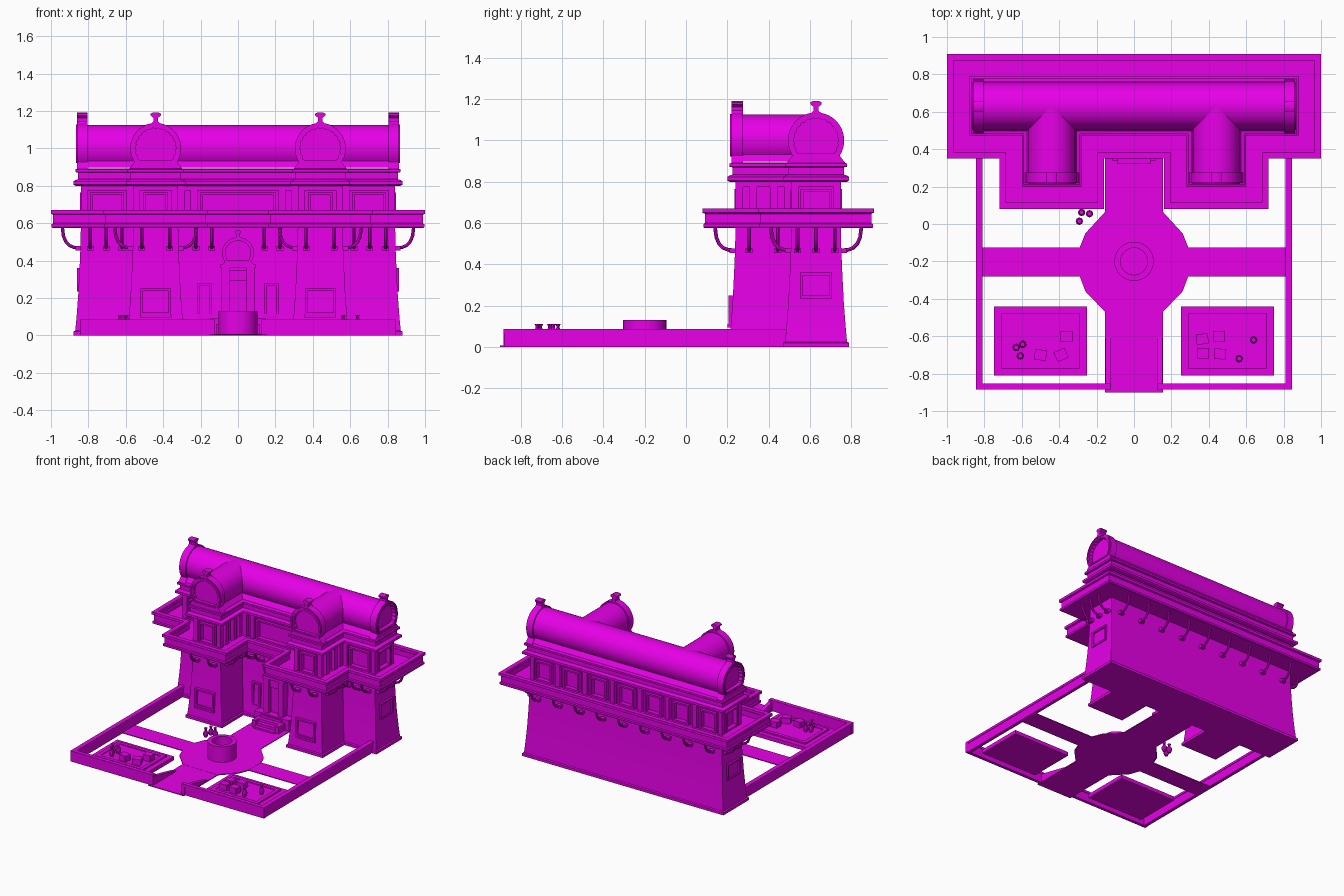
import bpy, math
from mathutils import Matrix, Vector

if "Cube" in bpy.data.objects:
    bpy.data.objects.remove(bpy.data.objects["Cube"])

mat = bpy.data.materials.new("magenta")
mat.diffuse_color = (0.8, 0.0, 0.8, 1)
mat.use_nodes = True
mat.node_tree.nodes["Principled BSDF"].inputs["Base Color"].default_value = mat.diffuse_color
I = Matrix()


def loft(name, rings, M=I, closed=False):
    """Skin a list of equal-length point rings; cap the ends or close the loop."""
    n, k = len(rings[0]), len(rings)
    faces = []
    for a in range(k if closed else k - 1):
        b = (a + 1) % k
        for i in range(n):
            j = (i + 1) % n
            faces.append((a * n + i, a * n + j, b * n + j, b * n + i))
    if not closed:
        faces += [tuple(range(n))[::-1], tuple(range((k - 1) * n, k * n))]
    me = bpy.data.meshes.new(name)
    me.from_pydata([M @ Vector(p) for r in rings for p in r], [], faces)
    me.materials.append(mat)
    me.validate()
    ob = bpy.data.objects.new(name, me)
    bpy.context.collection.objects.link(ob)
    bpy.context.view_layer.objects.active = ob
    ob.select_set(True)
    bpy.ops.object.mode_set(mode='EDIT')
    bpy.ops.mesh.select_all(action='SELECT')
    bpy.ops.mesh.normals_make_consistent(inside=False)
    bpy.ops.object.mode_set(mode='OBJECT')
    ob.select_set(False)
    return ob


def rect(x0, x1, y0, y1, z):
    return [(x0, y0, z), (x1, y0, z), (x1, y1, z), (x0, y1, z)]


def box(name, x0, x1, y0, y1, z0, z1, M=I):
    return loft(name, [rect(x0, x1, y0, y1, z0), rect(x0, x1, y0, y1, z1)], M)


def lathe(name, profile, x, y, n=8, closed=False):
    rings = [[(x + r * math.cos(2 * math.pi * i / n), y + r * math.sin(2 * math.pi * i / n), z)
              for i in range(n)] for r, z in profile]
    return loft(name, rings, closed=closed)


def place(x, y, z=0, ang=0):
    return Matrix.Translation((x, y, z)) @ Matrix.Rotation(ang, 4, 'Z')


def plan(d):
    """Two-winged footprint grown by d."""
    a, yb, ym, yf, w0, w1 = .84 + d, .75 + d, .51 - d, .24 - d, .32 - d, .56 + d
    return [(-a, yb), (-a, ym), (-w1, ym), (-w1, yf), (-w0, yf), (-w0, ym),
            (w0, ym), (w0, yf), (w1, yf), (w1, ym), (a, ym), (a, yb)]


def storey(name, profile, closed=False):
    return loft(name, [[(x, y, z) for x, y in plan(d)] for d, z in profile], closed=closed)


def wall(i):
    """Frame at the middle of wall i (local -y points outward) and its length."""
    p = plan(0)
    a, b = Vector(p[i]), Vector(p[(i + 1) % 12])
    t, c = b - a, (a + b) / 2
    return place(c.x, c.y, 0, math.atan2(t.y, t.x)), t.length


def frame(name, M, u, w, z0, z1, y0=-.02, y1=.02, t=.013):
    def r(k, y):
        h = w / 2 - k
        return [(u - h, y, z0 + k), (u + h, y, z0 + k), (u + h, y, z1 - k), (u - h, y, z1 - k)]
    return loft(name, [r(0, y0), r(t, y0), r(t, y1), r(0, y1)], M, closed=True)


def horseshoe(r, y, foot=True, scallop=0.0, n=48):
    pts = []
    for i in range(n + 1):
        t = math.radians(-38 + 256 * i / n)
        q = r * (1 - scallop * (i % 3 == 0))
        pts.append((q * math.cos(t), y, q * math.sin(t)))
    if foot:
        pts[0] = (1.05 * r, y, -.81 * r)
        pts[-1] = (-1.05 * r, y, -.81 * r)
    return pts


def gable(name, M, r, d):
    """Horseshoe arch ring with scalloped opening and flared finial, depth d."""
    ri = .8 * r
    loft(name + "_arch", [horseshoe(r, 0), horseshoe(ri, 0, False, .05),
                          horseshoe(ri, d, False, .05), horseshoe(r, d)], M, closed=True)
    loft(name + "_rim", [horseshoe(r * .94, -.006, False), horseshoe(r * .88, -.006, False),
                         horseshoe(r * .88, .01, False), horseshoe(r * .94, .01, False)], M, closed=True)
    half = [(.2, .96), (.09, 1.06), (.09, 1.2), (.2, 1.29), (.2, 1.36), (.1, 1.41)]
    fin = [(u * r, v * r) for u, v in half] + [(-u * r, v * r) for u, v in half[::-1]]
    loft(name + "_finial", [[(u, y, v) for u, v in fin] for y in (0, d)], M)


# main body: battered lower storey, balcony, upper storey with cornices
storey("lower_walls", [(.04, 0), (.04, .02), (.03, .025), (.023, .1), (.014, .22),
                       (.007, .36), (.002, .48), (0, .6)])
storey("balcony", [(-.01, .575), (.15, .575), (.156, .58), (.156, .595), (.148, .6), (.148, .645),
                   (.16, .65), (.16, .67), (.125, .67), (.125, .65), (.13, .645), (.13, .605),
                   (-.01, .605)], closed=True)
storey("upper_walls_and_cornice", [(-.03, .59), (-.03, .775), (0, .775), (0, .8), (.03, .8), (.04, .806),
                                   (.04, .824), (.03, .83), (.015, .835), (.015, .87), (.03, .873),
                                   (.03, .888), (.015, .893)])

# upper windows and pilasters per wall
windows = {0: [(0, .15)], 10: [(0, .15)], 1: [(0, .18)], 9: [(0, .18)], 3: [(0, .13)], 7: [(0, .13)],
           5: [(0, .4)], 11: [(.24 * k - .72, .14) for k in range(7)]}
posts = {11: [.24 * k - .6 for k in range(6)], 5: [-.235, .235]}
for i in range(12):
    M, L = wall(i)
    for u, w in windows.get(i, []):
        frame("upper_window", M, u, w, .61, .765, -.005, .032)
    for u in posts.get(i, [-.05, .05] if i in (2, 4, 6, 8) else []) + [L / 2 - .018, .018 - L / 2]:
        box("pilaster", u - .018, u + .018, 0, .032, .6, .78, M)

# curved brackets under the balcony
spots = {0: [-.09, 0, .09], 10: [-.09, 0, .09], 1: [-.09, -.005, .08], 9: [-.08, .005, .09],
         3: [-.075, .075], 7: [-.075, .075], 5: [-.225, -.14, .14, .225],
         11: [.19 * k - .76 for k in range(9)]}
path = [(0, .468), (.035, .47), (.06, .48), (.08, .5), (.093, .53), (.1, .585)]
for i in range(12):
    M, L = wall(i)
    for u in spots.get(i, [-.07, .07]):
        rings = []
        for k, (o, z) in enumerate(path):
            p, q = path[max(k - 1, 0)], path[min(k + 1, 5)]
            t = Vector((q[0] - p[0], q[1] - p[1])).normalized()
            rings.append([(u + .009 * math.cos(a), -o + .009 * math.sin(a) * t.y, z + .009 * math.sin(a) * t.x)
                          for a in [math.pi * s / 4 for s in range(8)]])
        loft("bracket", rings, M)
        box("bracket_foot", u - .018, u + .018, -.03, .01, .455, .478, M)

# barrel roofs with horseshoe gables
Z, R = 1.0, .136
loft("main_barrel_roof", [horseshoe(.126, y) for y in (-.83, .83)], place(0, .63, Z, math.pi / 2))
for s in (-1, 1):
    gable("end_gable", place(s * .86, .63, Z, s * math.pi / 2), R, .055)
    loft("wing_barrel_roof", [horseshoe(.126, y) for y in (.245, .63)], place(s * .44, 0, Z))
    gable("wing_gable", place(s * .44, .22, Z), R, .055)

# lower windows
for i in (0, 10):
    frame("end_window", wall(i)[0], 0, .155, .235, .36, -.022, .02)
for i in (3, 7):
    M = wall(i)[0]
    frame("wing_window", M, 0, .165, .11, .25, -.034, .02)
    box("window_sill", -.085, .085, -.038, 0, .095, .11, M)
M = wall(5)[0]
for s in (-1, 1):
    frame("side_door_frame", M, s * .18, .075, .09, .28, -.03, .02)

# entrance porch: posts, horseshoe pediment, platform and steps
for s in (-1, 1):
    box("porch_post", s * .065 - .022, s * .065 + .022, .44, .52, .09, .375)
    box("stair_cheek", s * .1 - .015, s * .1 + .015, .34, .45, 0, .06)
box("porch_lintel", -.095, .095, .435, .52, .36, .38)
box("door_panel", -.045, .045, .475, .52, .09, .35)
box("door_header", -.045, .045, .46, .52, .29, .35)
loft("pediment_panel", [horseshoe(.08, y) for y in (.46, .52)], place(0, 0, .44))
gable("porch_pediment", place(0, .435, .44), .085, .08)
box("porch_platform", -.15, .15, .42, .52, 0, .09)
for k in range(4):
    box("step", -.09, .09, .32 + .03 * k, .45, 0, .02 * (k + 1))

# courtyard paths
box("main_path", -.155, .155, -.9, .45, 0, .006)
box("cross_path", -.82, .82, -.28, -.125, 0, .006)
q = [(.15, .07), (.26, -.05), (.29, -.125), (.29, -.28), (.26, -.36), (.15, -.475)]
octo = q + [(-x, y) for x, y in q[::-1]]
loft("plaza", [[(x, y, z) for x, y in octo] for z in (0, .007)])
lathe("well", [(.105, 0), (.105, .13), (.072, .13), (.072, .03), (.01, .03)], 0, -.2, 32)

# low courtyard walls with caps, and sloping gate cheeks
for s in (-1, 1):
    for name, t, z0, z1 in (("yard_wall", .004, 0, .068), ("yard_wall_cap", 0, .068, .086)):
        xa, xb = sorted((s * (.845 - t), s * (.81 + t)))
        box(name, xa, xb, -.885 + t, .49, z0, z1)
        xa, xb = sorted((s * .845, s * .125))
        box(name, xa, xb, -.885 + t, -.853 - t, z0, z1)
    xa, xb = sorted((s * .122, s * .152))
    loft("gate_cheek", [[(x, -.885, 0), (x, -.6, 0), (x, -.6, .012), (x, -.885, .075)] for x in (xa, xb)])

# garden beds with stepped surface
for s in (-1, 1):
    c = place(s * .5, -.625)
    loft("garden_bed", [rect(-w, w, -h, h, z) for w, h, z in (
        (.248, .185, 0), (.248, .185, .03), (.208, .148, .03), (.208, .148, .042),
        (.18, .12, .042), (.18, .12, .036))], c)

# crates and jars
for x, y, a in ((-.36, -.6, 0), (-.5, -.7, -.15), (-.39, -.7, .4), (.365, -.615, .1),
                (.455, -.6, 0), (.37, -.69, 0), (.46, -.695, -.05)):
    box("crate", -.032, .032, -.028, .028, .03, .082, place(x, y, 0, a))
jar = [(.012, 0), (.02, .02), (.019, .035), (.008, .052), (.008, .06), (.013, .07)]
for x, y, z in ((-.63, -.66, .04), (-.595, -.643, .04), (-.608, -.705, .04), (.64, -.62, .04),
                (.562, -.72, .04), (-.28, .062, .0), (-.238, .055, .0), (-.292, .015, .0)):
    lathe("jar", [(r, z + h) for r, h in jar], x, y, 8)

bpy.ops.object.select_all(action='SELECT')
bpy.ops.object.shade_smooth_by_angle(angle=math.radians(30))
